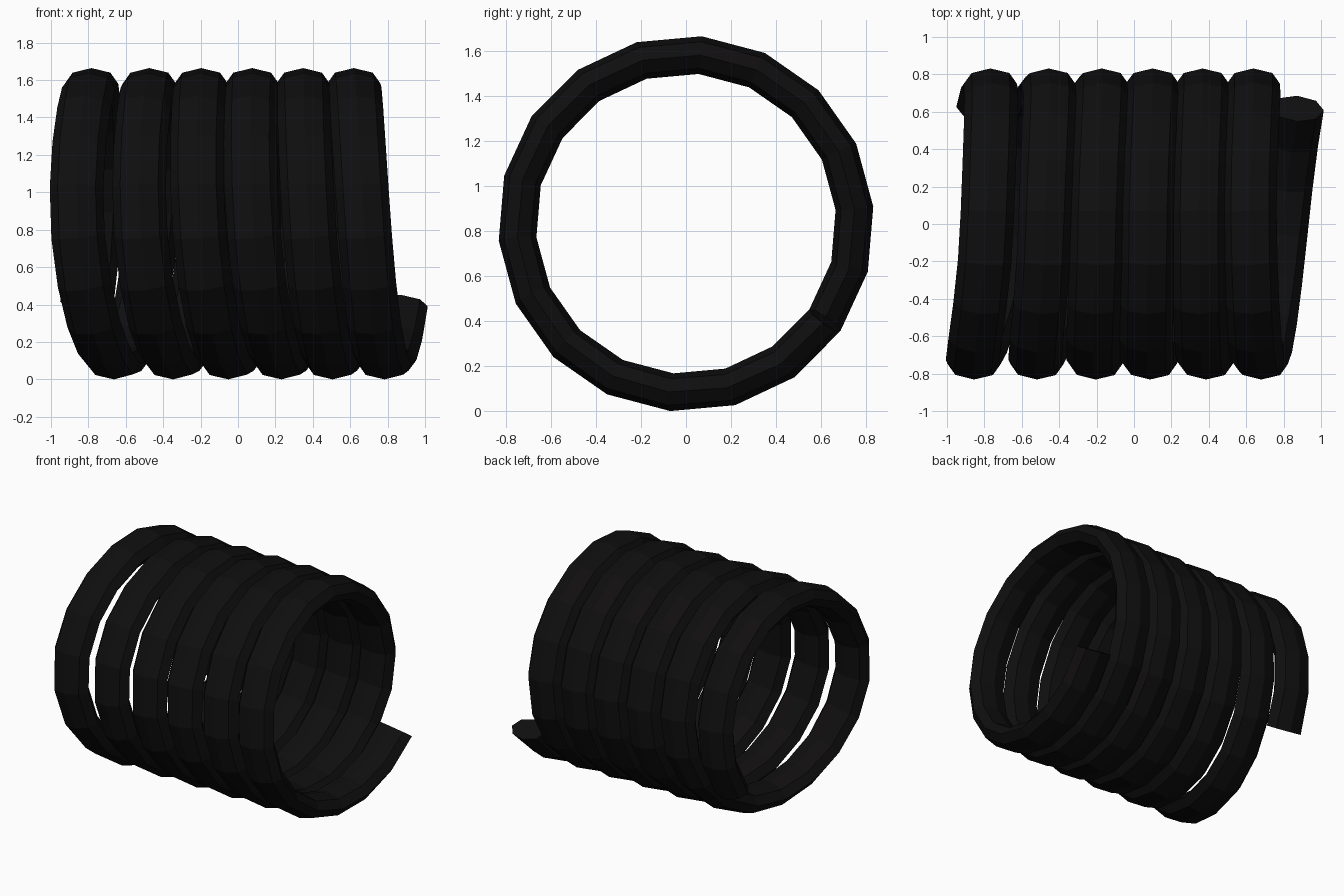
import bpy, bmesh, math
from mathutils import Vector

if "Cube" in bpy.data.objects:
    bpy.data.objects.remove(bpy.data.objects["Cube"])

RADIUS, CENTER_Z = 0.751, 0.832      # coil centre line
HALF_W, HALF_T = 0.143, 0.084        # elliptical 8-sided wire section
TURNS, STEPS, SIDES = 6, 18, 8
START = math.radians(-34.8)

# Axial position of the wire at each quarter turn (bottom, back, top, front)
BOTTOM = [-0.88, -0.652, -0.337, -0.043, 0.24, 0.513, 0.79]
BACK = [-0.77, -0.46, -0.176, 0.096, 0.364, 0.636, 0.92]
TOP = [-0.786, -0.476, -0.198, 0.075, 0.348, 0.62, 1.0]
FRONT = [-0.86, -0.524, -0.21, 0.08, 0.38, 0.675, 1.0]
KEYS = [v for quad in zip(BOTTOM, BACK, TOP, FRONT) for v in quad]


def axial(a):
    """Smooth interpolation of the axial keys."""
    u = a / (math.pi / 2) + 1
    i = math.floor(u)
    t = u - i
    p0, p1, p2, p3 = (KEYS[max(0, min(len(KEYS) - 1, i + d))] for d in (-1, 0, 1, 2))
    return 0.5 * (2 * p1 + (p2 - p0) * t + (2 * p0 - 5 * p1 + 4 * p2 - p3) * t * t
                  + (3 * p1 - p0 - 3 * p2 + p3) * t ** 3)


def path(a):
    return Vector((axial(a), RADIUS * math.cos(a), CENTER_Z + RADIUS * math.sin(a)))


# Sweep the wire section along the coil
bm = bmesh.new()
rings = []
for i in range(TURNS * STEPS + 1):
    a = START + math.tau * i / STEPS
    p = path(a)
    tangent = (path(a + 0.08) - path(a - 0.08)).normalized()
    radial = Vector((0, math.cos(a), math.sin(a)))
    side = tangent.cross(radial).normalized()
    rings.append([bm.verts.new(p + side * HALF_W * math.cos(math.tau * k / SIDES)
                               + radial * HALF_T * math.sin(math.tau * k / SIDES))
                  for k in range(SIDES)])
for r, s in zip(rings, rings[1:]):
    for k in range(SIDES):
        n = (k + 1) % SIDES
        bm.faces.new((r[k], r[n], s[n], s[k]))
# Wire ends
bm.faces.new(rings[0])
bm.faces.new(rings[-1])
bmesh.ops.recalc_face_normals(bm, faces=bm.faces)

mesh = bpy.data.meshes.new("coil_spring")
bm.to_mesh(mesh)
bm.free()
coil = bpy.data.objects.new("coil_spring", mesh)
bpy.context.collection.objects.link(coil)

# Black finish
black = bpy.data.materials.new("black")
black.diffuse_color = (0.005, 0.0045, 0.0045, 1)
black.use_nodes = True
black.node_tree.nodes["Principled BSDF"].inputs["Base Color"].default_value = black.diffuse_color
mesh.materials.append(black)
